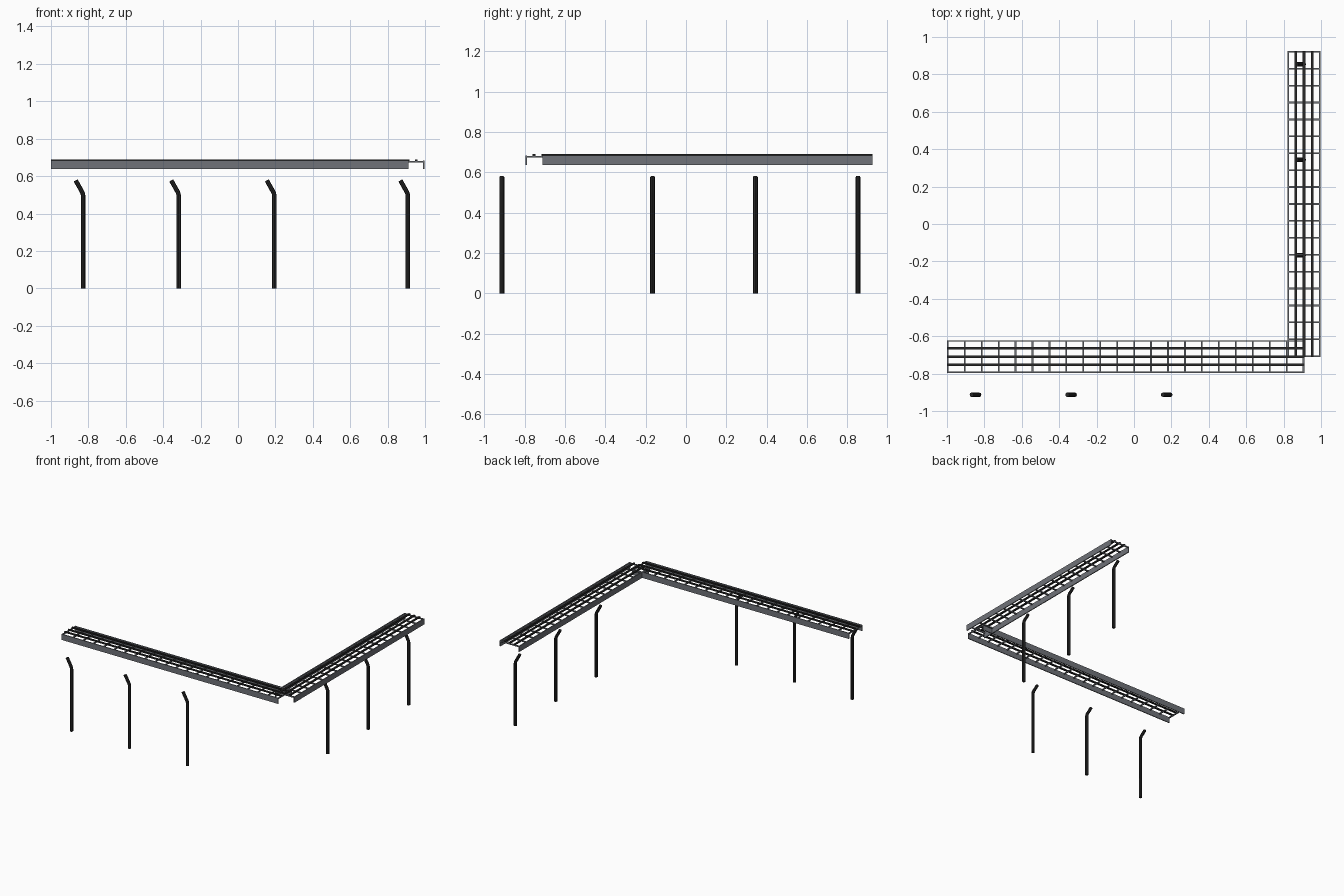
import bpy
from mathutils import Vector

cube = bpy.data.objects.get("Cube")
if cube:
    bpy.data.objects.remove(cube, do_unlink=True)


def material(name, color):
    mat = bpy.data.materials.new(name)
    mat.use_nodes = True
    mat.diffuse_color = color
    mat.node_tree.nodes["Principled BSDF"].inputs["Base Color"].default_value = color
    return mat


steel = material("steel grey", (0.16, 0.17, 0.19, 1))
black = material("charcoal black", (0.02, 0.02, 0.02, 1))


def box(name, low, high, mat):
    low, high = Vector(low), Vector(high)
    bpy.ops.mesh.primitive_cube_add(size=1, location=(low + high) / 2)
    obj = bpy.context.object
    obj.name = name
    obj.scale = high - low
    bpy.ops.object.transform_apply(location=False, rotation=False, scale=True)
    obj.data.materials.append(mat)
    return obj


def run(name, start, end, center, along_x):
    """Overhead grating: two fascia plates, cross bars and three slats."""
    def piece(part, a, b, c0, c1, z0, z1, mat):
        if along_x:
            return box(name + part, (a, c0, z0), (b, c1, z1), mat)
        return box(name + part, (c0, a, z0), (c1, b, z1), mat)

    half = 0.087
    for side, label in ((-1, "_outer_fascia"), (1, "_inner_fascia")):
        edge = center + side * half
        inner = edge - side * 0.007
        piece(label, start, end, min(edge, inner), max(edge, inner),
              0.637, 0.683, steel)
    for i in (-1, 0, 1):
        c = center + i * 0.0445
        piece("_slat", start, end, c - 0.007, c + 0.007, 0.681, 0.69, black)
    # Evenly spaced cross bars, flush with both ends
    count = round((end - start) / 0.0907)
    width = 0.009
    step = (end - start - width) / count
    for i in range(count + 1):
        a = start + i * step
        piece("_cross_bar", a, a + width, center - half + 0.007,
              center + half - 0.007, 0.673, 0.682, steel)


run("front_run", -1.0, 0.911, -0.709, True)
run("side_run", -0.711, 0.925, 0.909, False)


def post(name, x, y):
    """Round post whose top leans to the right."""
    curve = bpy.data.curves.new(name, "CURVE")
    curve.dimensions = "3D"
    curve.bevel_depth = 0.012
    curve.bevel_resolution = 2
    curve.use_fill_caps = True
    path = [(0, 0), (0, 0.495), (-0.002, 0.507), (-0.008, 0.52), (-0.04, 0.577)]
    spline = curve.splines.new("POLY")
    spline.points.add(len(path) - 1)
    for point, (dx, z) in zip(spline.points, path):
        point.co = (x + dx, y, z, 1)
    obj = bpy.data.objects.new(name, curve)
    bpy.context.collection.objects.link(obj)
    bpy.ops.object.select_all(action="DESELECT")
    obj.select_set(True)
    bpy.context.view_layer.objects.active = obj
    bpy.ops.object.convert(target="MESH")
    obj = bpy.context.object
    obj.data.materials.append(black)
    bpy.ops.object.shade_smooth_by_angle()


for px in (-0.828, -0.317, 0.194):
    post("front_post", px, -0.913)
for py in (-0.166, 0.344, 0.853):
    post("side_post", 0.908, py)
